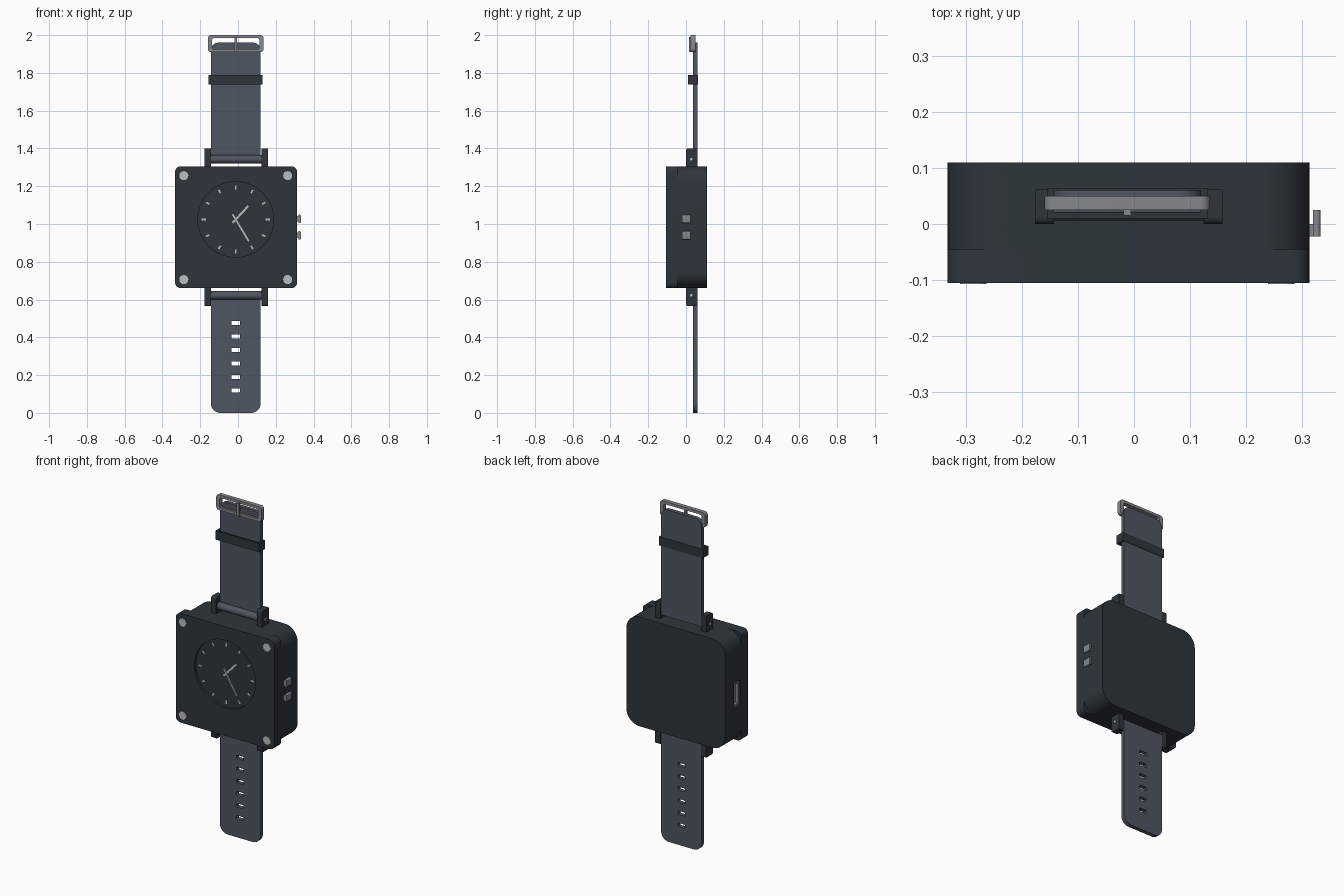
import bpy, bmesh, math
from mathutils import Matrix, Vector

cube = bpy.data.objects.get("Cube")
if cube:
    bpy.data.objects.remove(cube, do_unlink=True)


def material(name, color):
    m = bpy.data.materials.new(name)
    m.use_nodes = True
    m.diffuse_color = (*color, 1)
    m.node_tree.nodes["Principled BSDF"].inputs["Base Color"].default_value = (*color, 1)
    return m


CASE = material("dark slate", (0.027, 0.036, 0.044))
STRAP = material("strap grey", (0.078, 0.092, 0.12))
METAL = material("brushed metal", (0.23, 0.245, 0.265))
LIGHT = material("light grey", (0.5, 0.52, 0.52))

CX, CZ = -0.01, 0.983      # case centre
SX = -0.012                # strap and dial centre


def rounded(cx, cz, w, h, radii, steps=8):
    """Rounded rectangle outline; radii run top right, top left, bottom left, bottom right."""
    pts = []
    for i, (sx, sz) in enumerate([(1, 1), (-1, 1), (-1, -1), (1, -1)]):
        r = radii[i]
        n = steps if r else 0
        for k in range(n + 1):
            a = math.radians(90) * (i + (k / n if n else 0))
            pts.append((cx + sx * (w / 2 - r) + r * math.cos(a),
                        cz + sz * (h / 2 - r) + r * math.sin(a)))
    return pts


def disc(cx, cz, r, n=32):
    return [(cx + r * math.cos(math.tau * k / n), cz + r * math.sin(math.tau * k / n))
            for k in range(n)]


def prism(name, pts, y0, y1, mat, axis="Y"):
    """Extrude an outline along y, or along x when the points are (y, z)."""
    bm = bmesh.new()
    place = (lambda p, d: (p[0], d, p[1])) if axis == "Y" else (lambda p, d: (d, p[0], p[1]))
    face = bm.faces.new([bm.verts.new(place(p, y0)) for p in pts])
    new = bmesh.ops.extrude_face_region(bm, geom=[face])["geom"]
    shift = Vector((0, y1 - y0, 0)) if axis == "Y" else Vector((y1 - y0, 0, 0))
    bmesh.ops.translate(bm, vec=shift, verts=[v for v in new if isinstance(v, bmesh.types.BMVert)])
    bmesh.ops.recalc_face_normals(bm, faces=bm.faces)
    mesh = bpy.data.meshes.new(name)
    bm.to_mesh(mesh)
    bm.free()
    mesh.materials.append(mat)
    ob = bpy.data.objects.new(name, mesh)
    bpy.context.collection.objects.link(ob)
    return ob


def box(name, x, y, z, mat):
    return prism(name, [(x[0], z[0]), (x[1], z[0]), (x[1], z[1]), (x[0], z[1])], y[0], y[1], mat)


def cut(ob, cutters):
    """Subtract the cutters from an object, then remove them."""
    for c in cutters:
        mod = ob.modifiers.new("cut", "BOOLEAN")
        mod.operation, mod.solver, mod.object = "DIFFERENCE", "EXACT", c
    bpy.context.view_layer.update()
    mesh = bpy.data.meshes.new_from_object(ob.evaluated_get(bpy.context.evaluated_depsgraph_get()))
    ob.modifiers.clear()
    ob.data = mesh
    for c in cutters:
        bpy.data.objects.remove(c, do_unlink=True)


# Case: back body with a side port, and a front plate with a sunken dial
body = prism("case_body", rounded(CX, CZ, 0.646, 0.645, [0.085] * 4, 12), -0.045, 0.11, CASE)
cut(body, [box("cutter", (-0.4, -0.305), (-0.035, 0.03), (0.88, 1.03), CASE)])
port = box("port_shell", (-0.325, -0.305), (-0.03, 0.025), (0.886, 1.024), METAL)
cut(port, [box("cutter", (-0.4, -0.308), (-0.022, 0.017), (0.896, 1.014), CASE)])

DIAL_Z, FLOOR = 1.024, -0.09
plate = prism("front_plate", rounded(CX, CZ, 0.646, 0.645, [0.03] * 4), -0.105, -0.045, CASE)
cut(plate, [prism("cutter", disc(SX, DIAL_Z, 0.2, 64), -0.2, FLOOR, CASE)])

for sx in (-1, 1):
    for sz in (-1, 1):
        prism("screw", disc(CX - 0.002 + sx * 0.275, CZ - 0.002 + sz * 0.275, 0.024, 20),
              -0.107, -0.1, LIGHT)


# Dial marks and hands
def dial_bar(name, angle, r0, r1, width, y):
    """Flat bar pointing along a clock angle, measured from the top."""
    d = Vector((math.sin(angle), math.cos(angle)))
    s = Vector((d.y, -d.x)) * width / 2
    o = Vector((SX, DIAL_Z))
    prism(name, [o + d * r0 - s, o + d * r1 - s, o + d * r1 + s, o + d * r0 + s],
          y, FLOOR + 0.001, LIGHT)


for h in range(12):
    dial_bar("hour_mark", math.tau * h / 12, 0.158 if h % 3 == 0 else 0.161, 0.181, 0.009, FLOOR - 0.003)
dial_bar("hour_hand", math.radians(43), -0.025, 0.097, 0.011, FLOOR - 0.004)
dial_bar("minute_hand", math.radians(149), -0.032, 0.135, 0.009, FLOOR - 0.007)
prism("hand_hub", disc(SX, DIAL_Z, 0.009, 16), FLOOR - 0.008, FLOOR, LIGHT)

# Side buttons: a stem with an offset cap
for z in (0.94, 1.027):
    box("button_stem", (0.305, 0.322), (-0.022, 0.0), (z - 0.015, z + 0.015), METAL)
    prism("button_cap", rounded(0.3265, z, 0.013, 0.044, [0.006, 0, 0, 0.006], 4), -0.022, 0.025, METAL)

# Lugs, strap rolls and pins at both ends
for end, z, z0, z1 in (("upper", 1.343, 1.29, 1.4), ("lower", 0.622, 0.565, 0.675)):
    for x in (-0.16, 0.141):
        r = [0, 0.012, 0, 0] if end == "upper" else [0, 0, 0.012, 0]
        prism(end + "_lug", rounded(0.031, (z0 + z1) / 2, 0.062, z1 - z0, r, 5),
              x - 0.017, x + 0.017, CASE, "X")
    prism(end + "_strap_roll", disc(0.028, z, 0.022, 24), -0.143, 0.124, STRAP, "X")
    prism(end + "_pin", disc(0.028, z, 0.007, 12), -0.178, 0.159, LIGHT, "X")

# Straps, the lower one with adjustment slots
S0, S1 = 0.037, 0.061
prism("upper_strap", rounded(SX, 1.645, 0.264, 0.63, [0.04, 0.04, 0, 0]), S0, S1, STRAP)
lower = prism("lower_strap", rounded(SX, 0.318, 0.264, 0.636, [0, 0, 0.05, 0.05]), S0, S1, STRAP)
cut(lower, [prism("cutter", rounded(SX, 0.119 + i * 0.0714, 0.046, 0.021, [0.004] * 4, 3), 0, 0.1, STRAP)
            for i in range(6)])

# Keeper loop around the upper strap
keeper = box("keeper_loop", (-0.155, 0.131), (0.01, 0.064), (1.738, 1.79), CASE)
cut(keeper, [box("cutter", (-0.143, 0.119), (0.021, 0.0605), (1.7, 1.85), CASE)])

# Buckle frame and prong
buckle = prism("buckle_frame", rounded(SX, 1.955, 0.296, 0.09, [0.018] * 4, 6), 0.025, 0.05, METAL)
cut(buckle, [prism("cutter", rounded(SX, 1.955, 0.25, 0.058, [0.01] * 4, 4), 0, 0.1, METAL)])
box("buckle_prong", (SX - 0.007, SX + 0.007), (0.015, 0.027), (1.91, 1.99), METAL)

# Smooth the rounded corners while keeping edges sharp
bpy.ops.object.select_all(action="DESELECT")
for ob in bpy.context.scene.objects:
    if ob.type == "MESH":
        ob.select_set(True)
        bpy.context.view_layer.objects.active = ob
bpy.ops.object.shade_smooth_by_angle(angle=math.radians(30))
